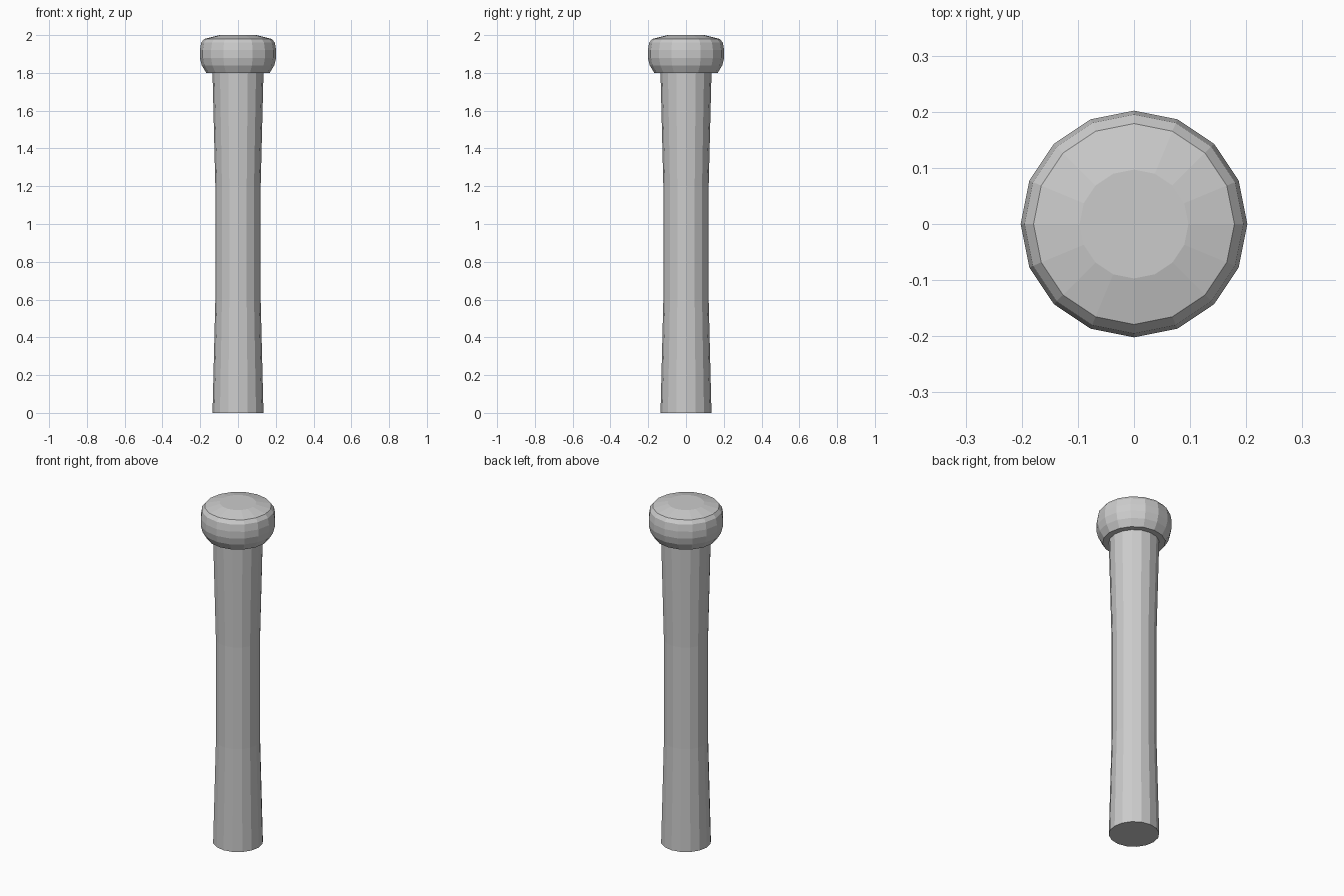
import bpy, bmesh
from math import cos, sin, pi

if "Cube" in bpy.data.objects:
    bpy.data.objects.remove(bpy.data.objects["Cube"])

SIDES = 16


def lathe(name, profile):
    """Closed faceted solid from (radius, height) rings, bottom to top."""
    bm = bmesh.new()
    rings = [[bm.verts.new((r * cos(2 * pi * i / SIDES), r * sin(2 * pi * i / SIDES), z))
              for i in range(SIDES)] for r, z in profile]
    for low, high in zip(rings, rings[1:]):
        for i in range(SIDES):
            j = (i + 1) % SIDES
            bm.faces.new((low[i], low[j], high[j], high[i]))
    bm.faces.new(rings[0][::-1])
    bm.faces.new(rings[-1])
    mesh = bpy.data.meshes.new(name)
    bm.to_mesh(mesh)
    bm.free()
    obj = bpy.data.objects.new(name, mesh)
    bpy.context.collection.objects.link(obj)
    return obj


# Slightly waisted shaft
lathe("shaft", [(0.135, 0), (0.12, 0.6), (0.12, 1.2), (0.135, 1.8)])

# Rounded knob with a shallow domed top
lathe("knob", [(0.168, 1.8), (0.192, 1.84), (0.202, 1.88), (0.202, 1.92),
               (0.195, 1.96), (0.179, 1.98), (0.097, 2.0)])
